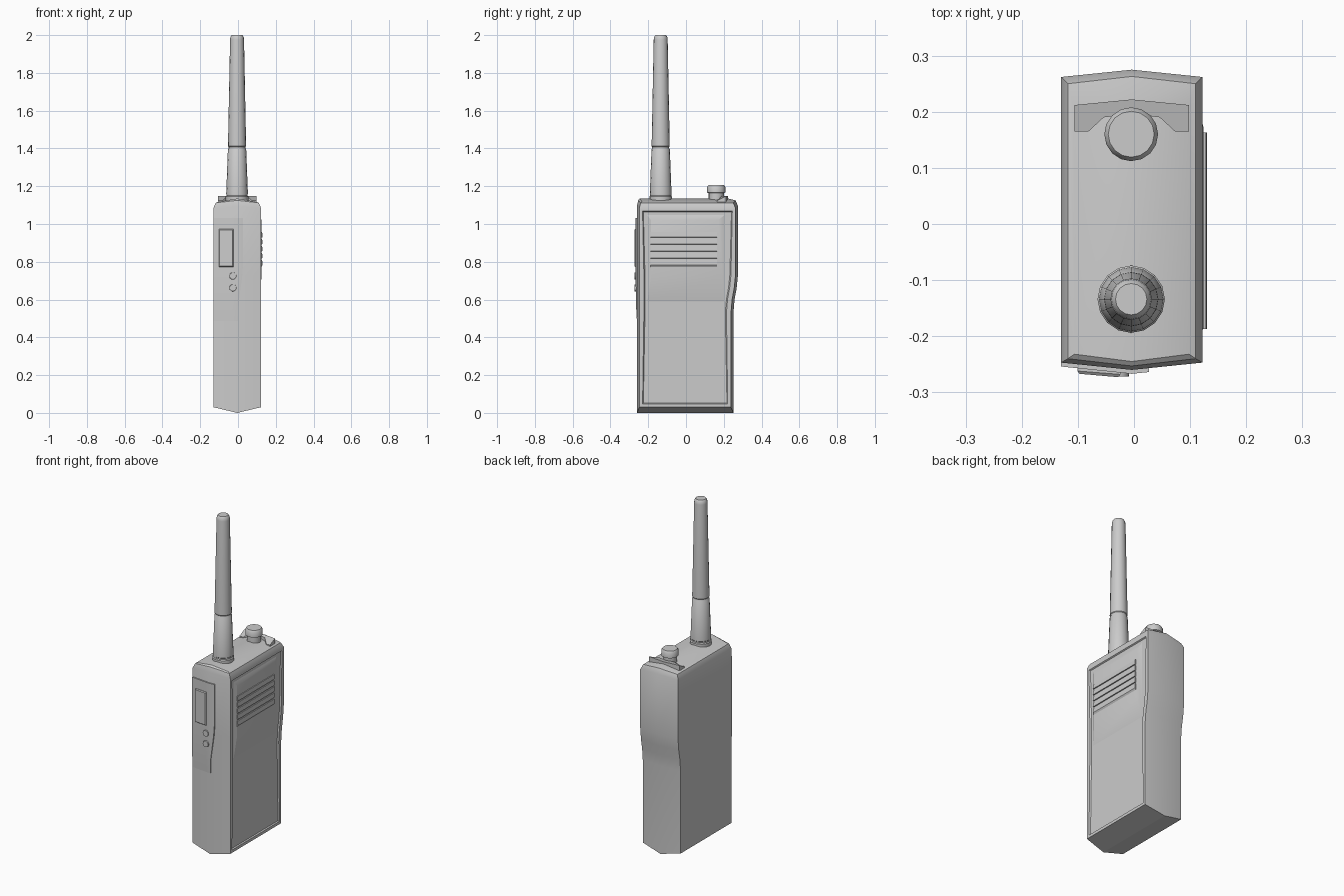
import bpy, bmesh, math
from mathutils import Matrix

if "Cube" in bpy.data.objects:
    bpy.data.objects.remove(bpy.data.objects["Cube"])

CX = -0.004          # body centre line in x
HW = 0.126           # body half width


def finish(name, bm, angle=30):
    bmesh.ops.recalc_face_normals(bm, faces=bm.faces)
    me = bpy.data.meshes.new(name)
    bm.to_mesh(me)
    bm.free()
    ob = bpy.data.objects.new(name, me)
    bpy.context.collection.objects.link(ob)
    bpy.ops.object.select_all(action='DESELECT')
    ob.select_set(True)
    bpy.context.view_layer.objects.active = ob
    bpy.ops.object.shade_smooth_by_angle(angle=math.radians(angle))
    return ob


def loft(bm, rings, caps=True):
    """Join equal-length closed rings of points."""
    vs = [[bm.verts.new(p) for p in r] for r in rings]
    n = len(vs[0])
    for a, b in zip(vs, vs[1:]):
        for i in range(n):
            j = (i + 1) % n
            bm.faces.new((a[i], a[j], b[j], b[i]))
    if caps:
        bm.faces.new(vs[0][::-1])
        bm.faces.new(vs[-1])
    return vs


def lathe(name, profile, x, y, segs=16):
    bm = bmesh.new()
    loft(bm, [[(x + r * math.cos(2 * math.pi * i / segs),
                y + r * math.sin(2 * math.pi * i / segs), z) for i in range(segs)]
              for r, z in profile])
    return finish(name, bm, 35)


# Body: six-sided section with bowed front and back, lofted upwards
# (side z, middle z, x inset, front corner y, back corner y)
levels = [(0.03, 0.0, 0, -0.247, 0.238), (0.53, 0.53, 0, -0.247, 0.238),
          (0.60, 0.60, 0, -0.247, 0.244), (0.66, 0.66, 0, -0.247, 0.255),
          (0.73, 0.73, 0, -0.247, 0.262), (1.085, 1.095, 0, -0.247, 0.262),
          (1.112, 1.125, 0.012, -0.24, 0.25), (1.117, 1.135, 0.024, -0.232, 0.208)]
rings = []
for zs, zm, ins, yf, yb in levels:
    w = HW - ins
    rings.append([(CX - w, yf, zs), (CX, yf - 0.013, zm), (CX + w, yf, zs),
                  (CX + w, yb, zs), (CX, yb + 0.013, zm), (CX - w, yb, zs)])
bm = bmesh.new()
vs = loft(bm, rings, caps=False)
for v in (vs[0], vs[-1]):
    bm.faces.new((v[0], v[1], v[4], v[5]))
    bm.faces.new((v[1], v[2], v[3], v[4]))
bmesh.ops.recalc_face_normals(bm, faces=bm.faces)
bm.normal_update()
# Framed, recessed panel on the speaker side
side = [f for f in bm.faces if f.normal.x > 0.95]
bmesh.ops.inset_region(bm, faces=side, thickness=0.024, depth=0)
bmesh.ops.inset_region(bm, faces=side, thickness=0.006, depth=-0.007)
finish("body", bm, 25)

# Speaker bulge: long slope below, steep edges elsewhere
bm = bmesh.new()
loft(bm, [[(x, y0, z0), (x, y1, z0), (x, y1, z1), (x, y0, z1)]
          for x, y0, y1, z0, z1 in ((0.108, -0.208, 0.205, 0.56, 1.05),
                                    (0.115, -0.205, 0.202, 0.59, 1.047),
                                    (0.124, -0.185, 0.172, 0.72, 1.02))])
finish("speaker_bulge", bm, 20)

# Louvred grille: saw-tooth profile swept along the side
prof = [(0.115, 0.772), (0.124, 0.772)]
for i in range(5):
    z = 0.782 + i * 0.037
    prof += [(0.130, z), (0.128, z + 0.027), (0.122, z + 0.028), (0.122, z + 0.036)]
prof += [(0.115, 0.967)]
bm = bmesh.new()
loft(bm, [[(x, y, z) for x, z in prof] for y in (-0.187, 0.163)])
finish("speaker_grille", bm, 20)


# Raised control plate wrapping half of the front, fading out downwards
def front_y(x):
    return -0.260 + 0.013 * abs(x - CX) / HW


bm = bmesh.new()
rows = []
for z, xr, off in ((1.032, 0.027, 0.007), (0.79, 0.027, 0.007), (0.72, 0.022, 0.007),
                   (0.56, 0.0, 0.004), (0.45, -0.002, -0.002)):
    rows.append([bm.verts.new((x, front_y(x) - o, z)) for x, o in
                 ((-0.13, off), (-0.03, off), (CX, off), (max(xr, 0), off))])
for a, b in zip(rows, rows[1:]):
    for i in range(3):
        bm.faces.new((a[i], b[i], b[i + 1], a[i + 1]))
ext = bmesh.ops.extrude_face_region(bm, geom=bm.faces[:])
bmesh.ops.translate(bm, vec=(0, 0.012, 0),
                    verts=[g for g in ext["geom"] if isinstance(g, bmesh.types.BMVert)])
finish("control_plate", bm, 25)

# Talk button
bm = bmesh.new()
loft(bm, [[(-0.101 + d, y, 0.773 + d), (-0.024 - d, y - 0.006, 0.773 + d),
           (-0.024 - d, y - 0.006, 0.973 - d), (-0.101 + d, y, 0.973 - d)]
          for d, y in ((0, -0.245), (0, -0.262), (0.004, -0.267))])
finish("talk_button", bm, 20)

# Two round buttons
for i, z in enumerate((0.725, 0.662)):
    bm = bmesh.new()
    bmesh.ops.create_cone(bm, cap_ends=True, segments=16, radius1=0.021, radius2=0.018,
                          depth=0.03, matrix=Matrix.Translation((-0.027, -0.257, z))
                          @ Matrix.Rotation(math.pi / 2, 4, 'X'))
    finish(f"round_button_{i + 1}", bm, 35)

# Antenna with collar, groove and rounded tip
lathe("antenna", [(0.060, 1.11), (0.060, 1.145), (0.056, 1.15), (0.056, 1.158),
                  (0.0575, 1.16), (0.0485, 1.395), (0.045, 1.40), (0.045, 1.408),
                  (0.048, 1.412), (0.037, 1.975), (0.035, 1.99), (0.028, 2.0)],
      -0.005, -0.134)

# Volume knob
lathe("volume_knob", [(0.040, 1.12), (0.040, 1.163), (0.048, 1.167), (0.048, 1.196),
                      (0.041, 1.207)], -0.005, 0.16)

# Guard rim behind the knob, with forward-turned ends
half = [(0.102, 0.165), (0.077, 0.165), (0.050, 0.190), (0.0, 0.197)]
back = [(0.0, 0.222), (0.102, 0.212)]
outline = half + back
poly = [(CX + x, y) for x, y in outline[:4]]
poly += [(CX - x, y) for x, y in reversed(half[:3])]
poly += [(CX - 0.102, 0.212), (CX, 0.222), (CX + 0.102, 0.212)]
bm = bmesh.new()
# top slopes down towards the front of each end
loft(bm, [[(x, y, 1.105) for x, y in poly],
          [(x, y, 1.148 - max(0, 0.19 - y) * 0.9) for x, y in poly]])
finish("knob_guard", bm, 25)
